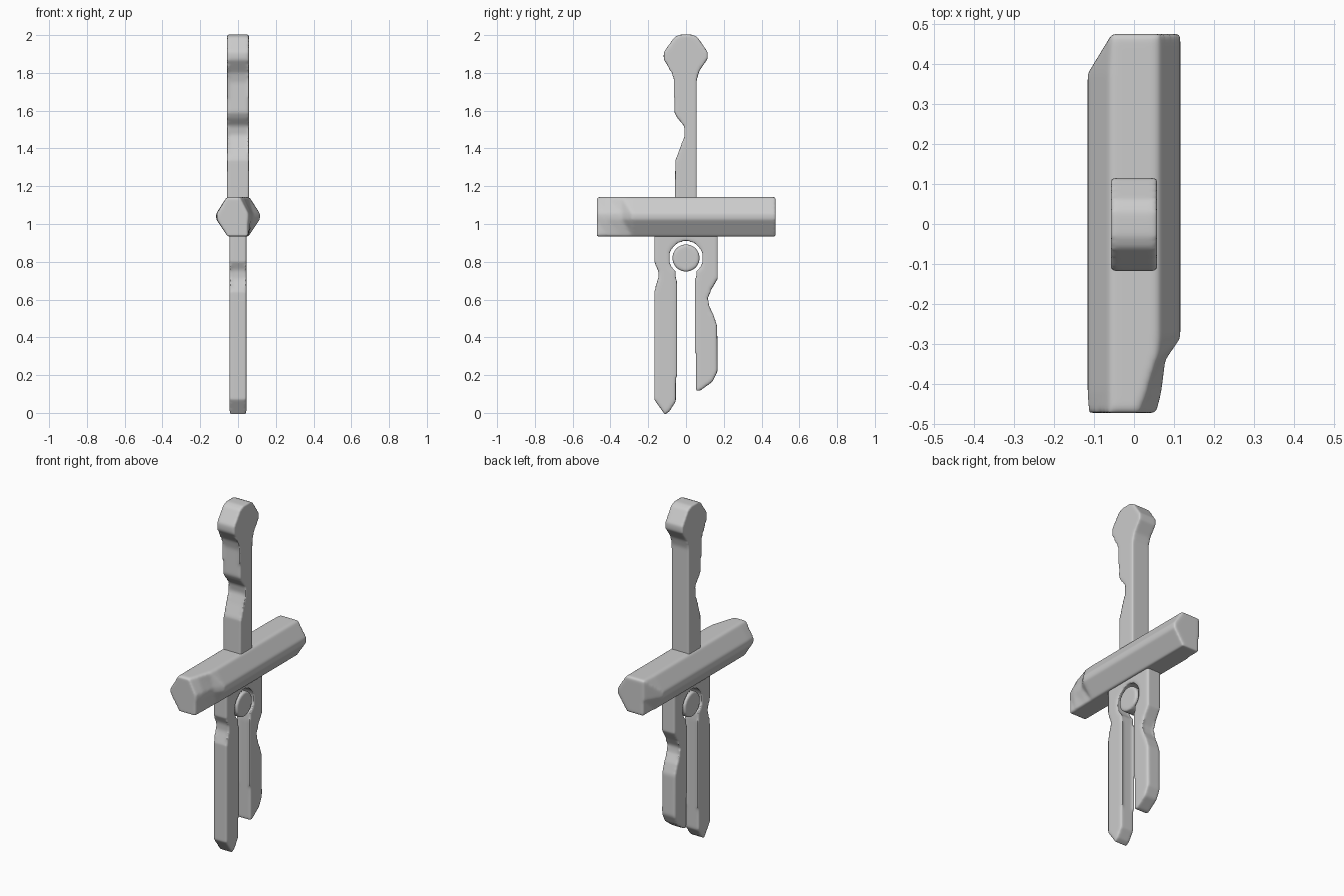
import bpy, bmesh
from math import sin, cos, radians

if "Cube" in bpy.data.objects:
    bpy.data.objects.remove(bpy.data.objects["Cube"])


def loft(name, rings, soft=8):
    """Solid skinned through equal-length rings, with softened edges."""
    bm = bmesh.new()
    loops = [[bm.verts.new(p) for p in ring] for ring in rings]
    n = len(loops[0])
    for a, b in zip(loops, loops[1:]):
        for i in range(n):
            j = (i + 1) % n
            bm.faces.new((a[i], a[j], b[j], b[i]))
    caps = [bm.faces.new(loops[0]), bm.faces.new(loops[-1])]
    bmesh.ops.triangulate(bm, faces=caps)
    bmesh.ops.recalc_face_normals(bm, faces=bm.faces)
    me = bpy.data.meshes.new(name)
    bm.to_mesh(me)
    bm.free()
    ob = bpy.data.objects.new(name, me)
    bpy.context.collection.objects.link(ob)
    rm = ob.modifiers.new("Remesh", 'REMESH')
    rm.mode = 'VOXEL'
    rm.voxel_size = 0.008
    rm.use_smooth_shade = True
    sm = ob.modifiers.new("Soften", 'SMOOTH')
    sm.factor = 0.5
    sm.iterations = soft
    return ob


def slab(name, profile, half, soft=8):
    """Side profile (y, z) given thickness along x."""
    return loft(name, [[(x, y, z) for y, z in profile] for x in (-half, half)], soft)


def arc(cy, cz, r, a0, a1, n):
    return [(cy + r * cos(radians(a0 + (a1 - a0) * i / n)),
             cz + r * sin(radians(a0 + (a1 - a0) * i / n))) for i in range(n + 1)]


# Handle with faceted pommel and a worn bite in its front edge
slab("handle", [
    (0.056, 1.08), (0.056, 1.76), (0.07, 1.81), (0.115, 1.875), (0.115, 1.91),
    (0.06, 1.99), (0.03, 2.003), (-0.03, 2.003), (-0.06, 1.99),
    (-0.118, 1.91), (-0.118, 1.87), (-0.07, 1.80), (-0.058, 1.75),
    (-0.062, 1.59), (-0.045, 1.56), (-0.01, 1.52), (-0.002, 1.47),
    (-0.025, 1.41), (-0.056, 1.34), (-0.06, 1.08)], 0.058)

# Hexagonal crossguard: y, left limit, right limit, right limit of the top face
stations = [(-0.472, -0.112, 0.055, 0.01), (-0.42, -0.116, 0.068, 0.03),
            (-0.34, -0.116, 0.078, 0.055), (-0.285, -0.116, 0.116, 0.06),
            (0.375, -0.116, 0.116, 0.06), (0.475, -0.055, 0.116, 0.06)]
rings = []
for y, lo, hi, top in stations:
    rings.append([(max(-0.06, lo), y, 1.143), (top, y, 1.143), (hi, y, 1.055),
                  (hi, y, 1.025), (min(0.055, hi), y, 0.934),
                  (max(-0.055, lo), y, 0.934), (lo, y, 1.025), (lo, y, 1.055)])
loft("crossguard", rings)

# Twin blade, forked below a round opening, with chipped outer edges
slab("twin_blade", [
    (-0.168, 1.0), (-0.168, 0.80), (-0.145, 0.755), (-0.145, 0.71),
    (-0.168, 0.64), (-0.168, 0.07), (-0.112, -0.008), (-0.09, 0.005), (-0.054, 0.06),
    (-0.054, 0.30), (-0.054, 0.70)]
    + arc(0, 0.82, 0.093, 232, -52, 28) + [
    (0.053, 0.70), (0.053, 0.115), (0.075, 0.118), (0.14, 0.165), (0.167, 0.22),
    (0.165, 0.46), (0.145, 0.52), (0.118, 0.57), (0.112, 0.61),
    (0.135, 0.655), (0.168, 0.71), (0.168, 1.0)], 0.045, 6)

# Loose round gem held in the opening
slab("round_gem", arc(0, 0.82, 0.072, 0, 348.75, 31), 0.045, 4)
